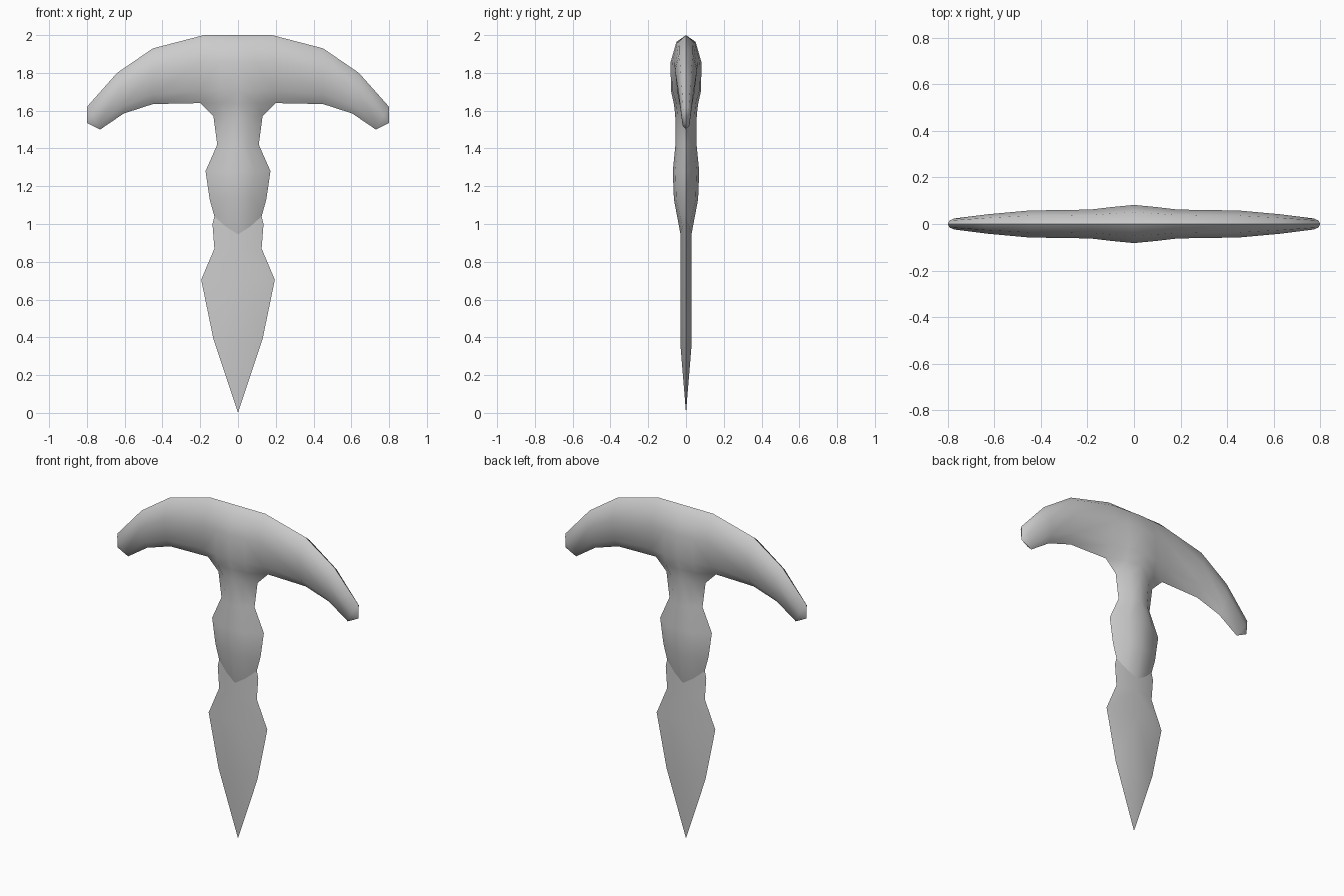
import bpy, bmesh, math

if "Cube" in bpy.data.objects:
    bpy.data.objects.remove(bpy.data.objects["Cube"])

steel = bpy.data.materials.new("grey steel")
steel.diffuse_color = (0.6, 0.6, 0.6, 1)
steel.use_nodes = True
steel.node_tree.nodes["Principled BSDF"].inputs["Base Color"].default_value = steel.diffuse_color


def mirrored_part(name, strips):
    """Skin rows of points over one quarter (x >= 0, y <= 0) and mirror it twice."""
    bm = bmesh.new()
    for rows in strips:
        grid = [[bm.verts.new(p) for p in row] for row in rows]
        for a, b in zip(grid, grid[1:]):
            for i in range(len(a) - 1):
                bm.faces.new((a[i], a[i + 1], b[i + 1], b[i]))
    for axis in (0, 1):
        copy = bmesh.ops.duplicate(bm, geom=bm.verts[:] + bm.edges[:] + bm.faces[:])["geom"]
        for v in copy:
            if isinstance(v, bmesh.types.BMVert):
                v.co[axis] *= -1
    bmesh.ops.remove_doubles(bm, verts=bm.verts, dist=0.0005)
    bmesh.ops.dissolve_degenerate(bm, edges=bm.edges, dist=0.0005)
    bmesh.ops.recalc_face_normals(bm, faces=bm.faces)
    mesh = bpy.data.meshes.new(name)
    bm.to_mesh(mesh)
    bm.free()
    mesh.materials.append(steel)
    ob = bpy.data.objects.new(name, mesh)
    bpy.context.collection.objects.link(ob)
    bpy.ops.object.select_all(action="DESELECT")
    ob.select_set(True)
    bpy.context.view_layer.objects.active = ob
    bpy.ops.object.shade_smooth_by_angle(angle=math.radians(50))
    return ob


# Crossbar columns: top x, top z, bottom x, bottom z, thickness, bottom thickness
columns = [
    (0.00, 2.00, 0.00, 1.64, 0.082, 0.065),
    (0.09, 2.00, 0.10, 1.64, 0.073, 0.052),
    (0.18, 2.00, 0.20, 1.64, 0.062, 0.0),
    (0.45, 1.93, 0.45, 1.635, 0.058, 0.0),
    (0.64, 1.80, 0.605, 1.585, 0.042, 0.0),
    (0.80, 1.62, 0.73, 1.50, 0.024, 0.0),
]
profile = [(0, 0), (0.1, 0.62), (0.4, 1), (0.82, 0.75), (1, 0)]
bar = []
for tx, tz, bx, bz, t, bt in columns:
    col = []
    for s, w in profile:
        y = t * w
        if bt and s > 0.5:                       # stem flows out of the middle
            y = bt if s == 1 else t * 0.97
        col.append((tx + (bx - tx) * s, -y, tz + (bz - tz) * s))
    bar.append(col)
bar.append([bar[-1][0]] + [(0.80, 0, 1.535)] * 3 + [bar[-1][-1]])   # rounded tip

# Stem rings: half width, edge z, centre z, centre thickness
rings = [
    (0.13, 1.57, 1.58, 0.057),
    (0.11, 1.42, 1.42, 0.056),
    (0.172, 1.28, 1.28, 0.070),
    (0.15, 1.13, 1.13, 0.064),
    (0.125, 1.04, 0.945, 0.029),
]
stem = [[bar[i][-1] for i in range(3)]]
for n, (w, ze, zc, t) in enumerate(rings):
    mid = 0.6 if n == 4 else 0.8
    stem.append([(0, -t, zc), (w * 0.5, -t * mid, zc + (ze - zc) * 0.42), (w, 0, ze)])
mirrored_part("handle", [bar, stem])

# Blade: diamond cross-section with a central ridge
outline = [(0.0, 1.06, 0.028), (0.125, 1.04, 0.028), (0.135, 1.0, 0.028), (0.125, 0.87, 0.028),
           (0.195, 0.705, 0.028), (0.13, 0.39, 0.028), (0.0, 0.0, 0.0)]
blade = [[(0, -t, 0.34 if z == 0.39 else z), (w, 0, z)] for w, z, t in outline]
mirrored_part("blade", [blade])
